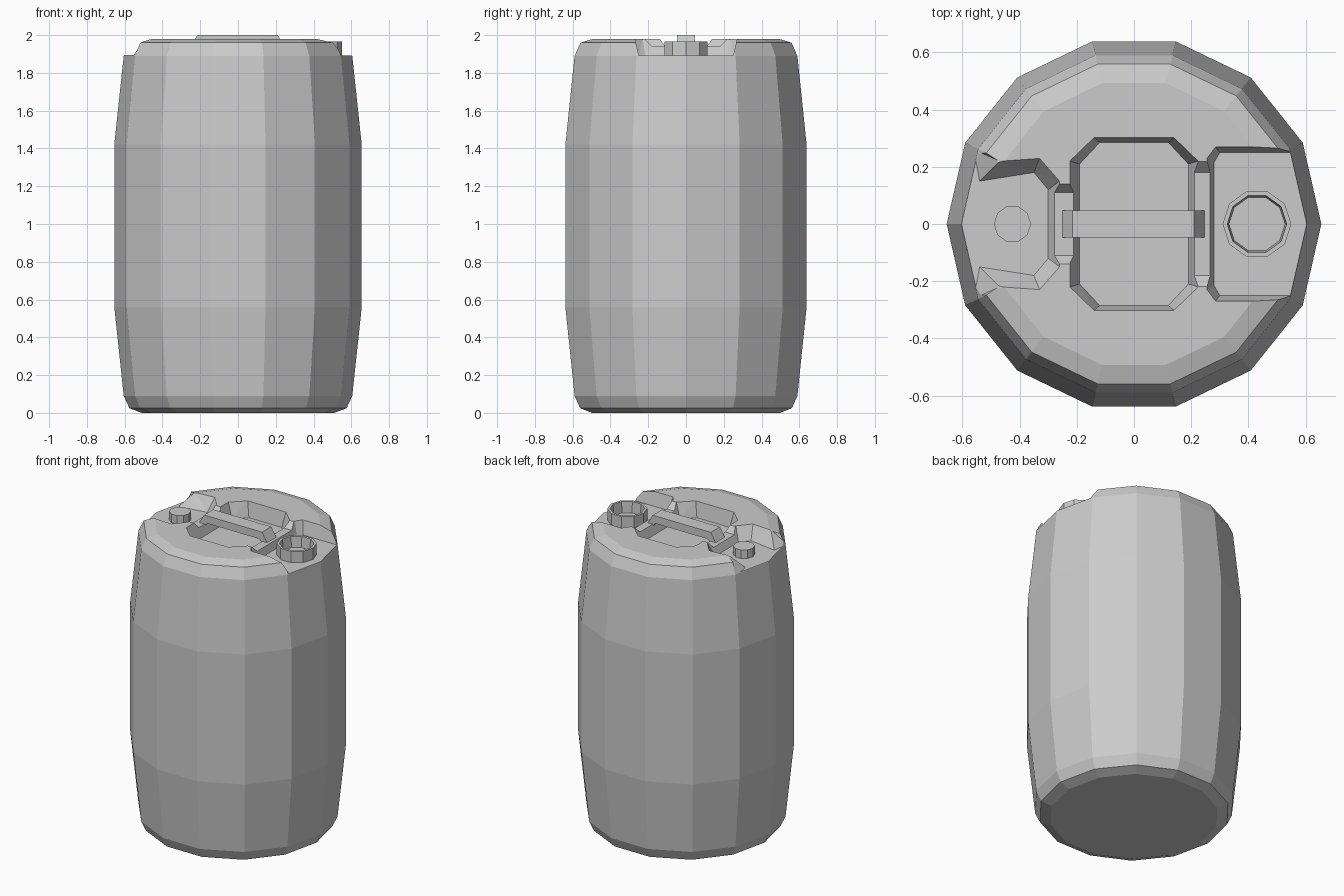
import bpy, bmesh
from math import cos, sin, tau

if "Cube" in bpy.data.objects:
    bpy.data.objects.remove(bpy.data.objects["Cube"])


def loft(name, rings, cap=True):
    """Mesh through rings of equal point count."""
    bm = bmesh.new()
    vs = [[bm.verts.new(p) for p in ring] for ring in rings]
    n = len(rings[0])
    for a, b in zip(vs, vs[1:]):
        for i in range(n):
            j = (i + 1) % n
            bm.faces.new((a[i], a[j], b[j], b[i]))
    if cap:
        bm.faces.new(vs[0])
        bm.faces.new(vs[-1])
    bmesh.ops.recalc_face_normals(bm, faces=bm.faces)
    me = bpy.data.meshes.new(name)
    bm.to_mesh(me)
    bm.free()
    ob = bpy.data.objects.new(name, me)
    bpy.context.collection.objects.link(ob)
    return ob


def lathe(name, n, profile, x=0.0):
    return loft(name, [[(x + r * cos(tau * i / n), r * sin(tau * i / n), z)
                        for i in range(n)] for r, z in profile])


def mirror_y(half):
    return half + [(x, -y) for x, y in reversed(half)]


def carve(body, floor, rim, z):
    """Cut a tapered pocket, given half outlines of its floor and rim."""
    f, r = mirror_y(floor), mirror_y(rim)
    cutter = loft("cutter", [[(x, y, h) for x, y in pts]
                             for pts, h in ((f, z), (r, 1.981), (r, 2.1))])
    bm = bmesh.new()
    bm.from_mesh(cutter.data)
    bmesh.ops.triangulate(bm, faces=[q for q in bm.faces if len(q.verts) == 4])
    bm.to_mesh(cutter.data)
    bm.free()
    cutter.hide_render = True
    mod = body.modifiers.new("pocket", 'BOOLEAN')
    mod.operation, mod.solver, mod.object = 'DIFFERENCE', 'EXACT', cutter
    bpy.context.view_layer.objects.active = body
    bpy.ops.object.modifier_apply(modifier=mod.name)
    bpy.data.objects.remove(cutter)


# Barrel body
body = lathe("barrel_body", 14, [(.51, 0), (.575, .025), (.605, .09), (.655, .56),
                                 (.655, 1.42), (.605, 1.89), (.573, 1.96), (.505, 1.98)])

# Central grip recess
carve(body, [(-.19, .21), (-.12, .285), (.12, .285), (.19, .21)],
      [(-.225, .22), (-.14, .302), (.14, .302), (.225, .22)], 1.88)
# Filler pocket on the right
carve(body, [(.28, .215), (.30, .25), (.54, .25), (.9, .26)],
      [(.255, .23), (.285, .27), (.54, .27), (.9, .28)], 1.892)
# Vent pocket on the left
carve(body, [(-.8, .37), (-.56, .26), (-.54, .15), (-.35, .18), (-.30, .12)],
      [(-.8, .39), (-.53, .265), (-.47, .22), (-.33, .23), (-.26, .15)], 1.894)
# Lowered ridges between the grip recess and the pockets
carve(body, [(.18, .18), (.30, .18)], [(.18, .22), (.30, .22)], 1.94)
carve(body, [(-.32, .11), (-.18, .11)], [(-.32, .14), (-.18, .14)], 1.941)

# Grip bar with sloped ends, extruded across y
grip = [(-.26, 1.925), (-.215, 2), (.21, 2), (.255, 1.925), (.215, 1.925), (.19, 1.95),
        (-.19, 1.95), (-.22, 1.925)]
loft("grip_bar", [[(x, y, z) for x, z in grip] for y in (-.048, .048)])

# Open filler neck and small vent plug
lathe("filler_neck", 10, [(.12, 1.88), (.12, 1.967), (.104, 1.967), (.098, 1.895)], .43)
lathe("vent_plug", 10, [(.065, 1.88), (.065, 1.95)], -.425)
